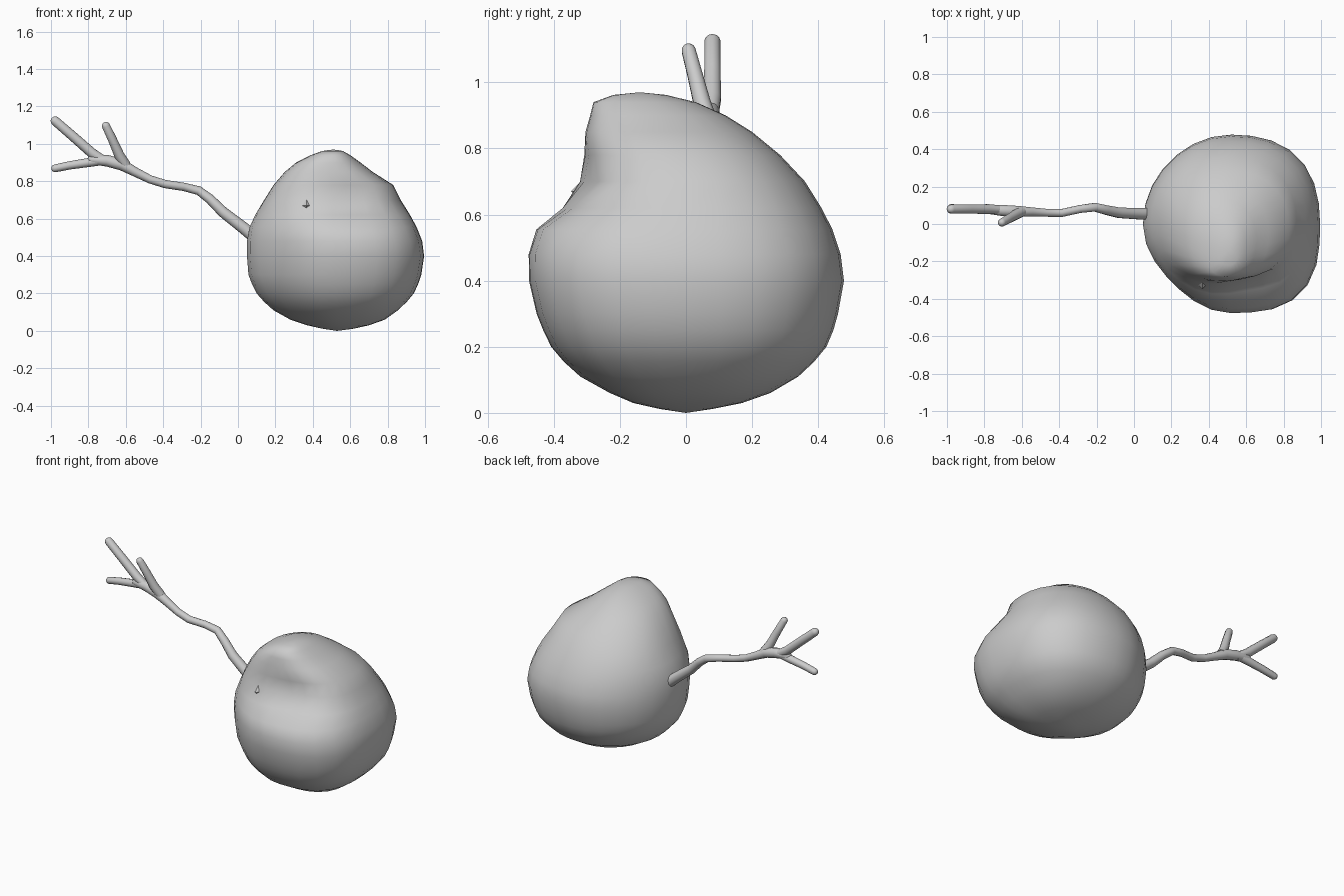
import bpy, bmesh, math
from mathutils import Vector

if "Cube" in bpy.data.objects:
    bpy.data.objects.remove(bpy.data.objects["Cube"])

grey = bpy.data.materials.new("plain grey")
grey.diffuse_color = (0.6, 0.6, 0.6, 1)
grey.use_nodes = True
grey.node_tree.nodes["Principled BSDF"].inputs["Base Color"].default_value = grey.diffuse_color


def finish(bm, name, angle=None):
    bmesh.ops.recalc_face_normals(bm, faces=bm.faces)
    me = bpy.data.meshes.new(name)
    bm.to_mesh(me)
    bm.free()
    ob = bpy.data.objects.new(name, me)
    bpy.context.collection.objects.link(ob)
    me.materials.append(grey)
    if angle:
        bpy.context.view_layer.objects.active = ob
        ob.select_set(True)
        bpy.ops.object.shade_smooth_by_angle(angle=math.radians(angle))
        ob.select_set(False)
    return ob


def loft(bm, rings, start, end):
    """Skin a list of point rings and close both ends with a fan."""
    vs = [[bm.verts.new(p) for p in r] for r in rings]
    n = len(vs[0])
    for a, b in zip(vs, vs[1:]):
        for i in range(n):
            j = (i + 1) % n
            bm.faces.new((a[i], a[j], b[j], b[i]))
    for ring, tip in ((vs[0], start), (vs[-1], end)):
        t = bm.verts.new(tip)
        for i in range(n):
            bm.faces.new((ring[i], ring[(i + 1) % n], t))


# Body: rings of (z, x min, x max, y min, y max)
levels = [
    (.012, .45, .62, -.08, .08), (.03, .37, .70, -.16, .17),
    (.06, .28, .785, -.23, .255), (.11, .19, .855, -.32, .34),
    (.155, .14, .902, -.37, .388), (.20, .10, .94, -.408, .425),
    (.25, .075, .963, -.432, .446), (.30, .056, .98, -.452, .46),
    (.40, .048, .995, -.475, .478), (.48, .048, .985, -.476, .468),
    (.555, .062, .955, -.455, .443), (.62, .092, .92, -.385, .41),
    (.70, .14, .87, -.33, .36), (.78, .19, .83, -.313, .285),
    (.85, .25, .72, -.305, .20), (.90, .31, .655, -.29, .12),
    (.94, .39, .60, -.28, .03), (.962, .45, .56, -.22, -.06)]

# Diagonal fullness below and above the face: back right, back left, front left, front right
LOW = (.06, -.01, -.065, .105)
HIGH = (.03, 0, .10, .06)


def body_ring(z, x0, x1, y0, y1, n=28):
    cx, cy, pts = (x0 + x1) / 2, (y0 + y1) / 2, []
    t = min(1, max(0, (z - .52) / .2))
    t = t * t * (3 - 2 * t)
    for i in range(n):
        a = 2 * math.pi * i / n
        c, s = math.cos(a), math.sin(a)
        q = i * 4 // n
        f = 1 + math.sin(2 * a) ** 2 * (LOW[q] * (1 - t) + HIGH[q] * t)
        x, y = cx + c * f * (x1 - x0) / 2, cy + s * f * (y1 - y0) / 2
        if s < 0:                                    # hollow in the face
            y += 0.045 * math.exp(-((x - .64) / .16) ** 2 - ((z - .69) / .09) ** 2)
        pts.append((x, y, z))
    return pts


bm = bmesh.new()
loft(bm, [body_ring(*l) for l in levels], (.53, 0, 0), (.51, -.14, .97))
finish(bm, "body", 60)

# Eye: small faceted bead
bm = bmesh.new()
bmesh.ops.create_uvsphere(bm, u_segments=4, v_segments=2, radius=0.036)
for v in bm.verts:
    v.co += Vector((.365, -.312, .67))
finish(bm, "eye")


def branch(name, pts, n=10):
    """Round-ended tube through (x, y, z, radius) points."""
    P, R = [Vector(p[:3]) for p in pts], [p[3] for p in pts]
    rings = []

    def ring(c, d, r):
        u = d.cross(Vector((0, 1, 0))).normalized()
        w = d.cross(u)
        rings.append([c + r * (math.cos(t) * u + math.sin(t) * w)
                      for t in (2 * math.pi * i / n for i in range(n))])

    last = len(P) - 1
    for i in range(last + 1):
        d = (P[min(i + 1, last)] - P[max(i - 1, 0)]).normalized()
        ring(P[i], d, R[i])
    for k in (.5, .85):
        ring(P[-1] + d * R[-1] * k, d, R[-1] * math.sqrt(1 - k * k))
    bm = bmesh.new()
    loft(bm, rings, P[0], P[-1] + d * R[-1])
    finish(bm, name, 60)


# Arm and its three twigs
branch("arm", [
    (.09, .055, .50, .033), (.03, .055, .55, .032), (-.08, .06, .635, .029),
    (-.15, .075, .705, .026), (-.21, .09, .75, .024), (-.29, .08, .77, .022),
    (-.39, .058, .785, .022), (-.47, .06, .81, .022), (-.55, .065, .85, .025),
    (-.62, .067, .888, .031), (-.70, .072, .91, .031), (-.78, .078, .915, .025)])
branch("upper_twig", [
    (-.70, .075, .90, .024), (-.78, .08, .95, .027), (-.88, .08, 1.038, .026),
    (-.977, .08, 1.122, .025)])
branch("lower_twig", [
    (-.72, .075, .912, .025), (-.80, .08, .90, .024), (-.90, .083, .885, .022),
    (-.978, .086, .869, .021)])
branch("side_twig", [
    (-.60, .066, .885, .028), (-.635, .048, .94, .027), (-.67, .028, 1.02, .024),
    (-.706, .008, 1.096, .022)])
